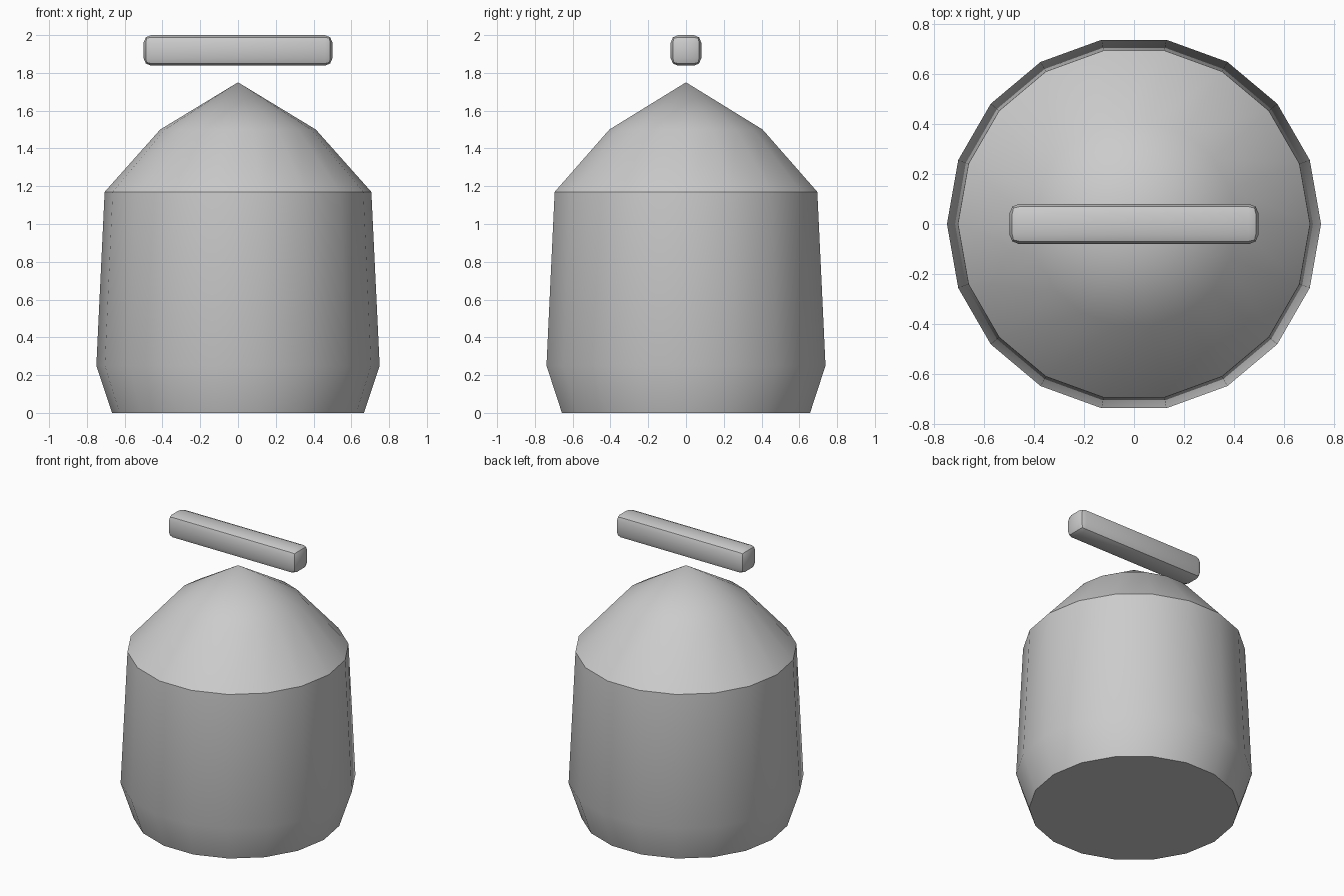
import bpy, bmesh, math

if "Cube" in bpy.data.objects:
    bpy.data.objects.remove(bpy.data.objects["Cube"])

grey = bpy.data.materials.new("light_grey")
grey.diffuse_color = (0.6, 0.6, 0.6, 1)
grey.use_nodes = True
grey.node_tree.nodes["Principled BSDF"].inputs["Base Color"].default_value = grey.diffuse_color


def finish(name, bm):
    """Turn a bmesh into a smooth object with sharp creases."""
    bmesh.ops.recalc_face_normals(bm, faces=bm.faces)
    mesh = bpy.data.meshes.new(name)
    bm.to_mesh(mesh)
    bm.free()
    mesh.materials.append(grey)
    obj = bpy.data.objects.new(name, mesh)
    bpy.context.collection.objects.link(obj)
    bpy.ops.object.select_all(action='DESELECT')
    obj.select_set(True)
    bpy.context.view_layer.objects.active = obj
    bpy.ops.object.shade_smooth_by_angle(angle=math.radians(30))
    return obj


# Pot body with domed, pointed top: 18-sided stacked rings
SIDES = 18
PROFILE = [(0.667, 0.0), (0.75, 0.25), (0.706, 1.17), (0.412, 1.5)]
bm = bmesh.new()
rings = [[bm.verts.new((r * math.cos(math.tau * i / SIDES),
                        r * math.sin(math.tau * i / SIDES), z))
          for i in range(SIDES)] for r, z in PROFILE]
tip = bm.verts.new((0, 0, 1.75))
bm.faces.new(rings[0])
for i in range(SIDES):
    j = (i + 1) % SIDES
    for low, high in zip(rings, rings[1:]):
        bm.faces.new((low[i], low[j], high[j], high[i]))
    bm.faces.new((rings[-1][i], rings[-1][j], tip))
finish("body", bm)

# Floating handle bar: rounded box
bm = bmesh.new()
bmesh.ops.create_cube(bm, size=1)
bmesh.ops.scale(bm, vec=(1.0, 0.162, 0.162), verts=bm.verts)
bmesh.ops.translate(bm, vec=(0, 0, 1.919), verts=bm.verts)
bmesh.ops.bevel(bm, geom=bm.edges[:], offset=0.04, offset_type='OFFSET',
                segments=2, profile=0.5, affect='EDGES')
finish("handle", bm)
